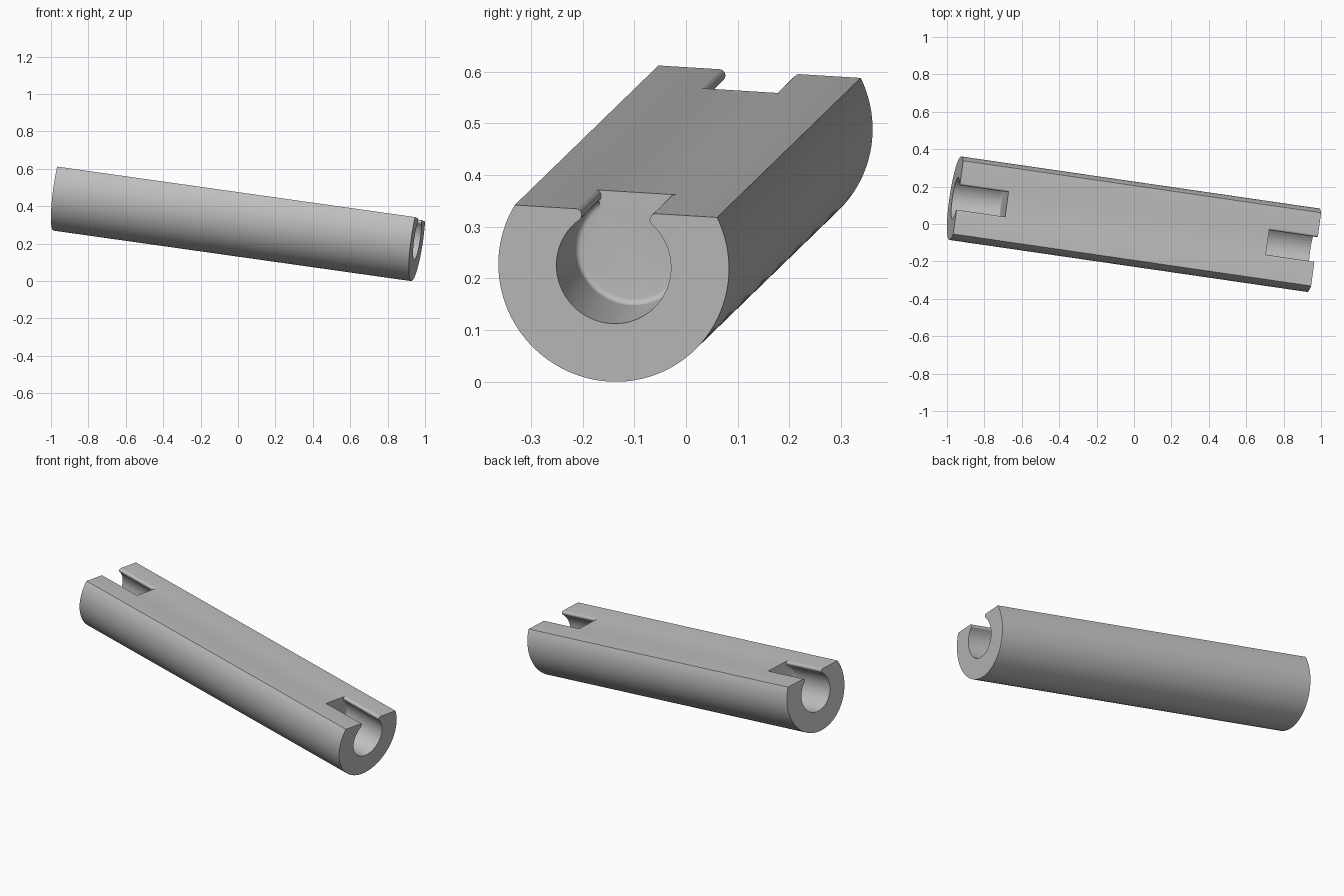
import bpy, bmesh
from math import cos, sin, pi, sqrt, asin, atan2
from mathutils import Vector, Matrix

R, FLAT = 0.2255, 0.108        # rod radius, height of the flat above the axis
BORE, DEPTH, FILLET = 0.112, 0.265, 0.012
NEAR = Vector((0.958, -0.14, 0.223))
FAR = Vector((-0.9555, 0.138, 0.493))
HALF = (NEAR - FAR).length / 2

cube = bpy.data.objects.get("Cube")
if cube:
    bpy.data.objects.remove(cube, do_unlink=True)

steel = bpy.data.materials.new("plain_grey")
steel.use_nodes = True
grey = (0.52, 0.52, 0.52, 1)
steel.diffuse_color = grey
steel.node_tree.nodes["Principled BSDF"].inputs["Base Color"].default_value = grey


def arc(cy, cz, r, a0, a1, n):
    steps = [a0 + (a1 - a0) * i / n for i in range(n + 1)]
    return [(cy + r * cos(a), cz + r * sin(a)) for a in steps]


def loft(name, sections):
    """Closed solid through (x, outline) sections along the rod axis."""
    bm = bmesh.new()
    rings = [[bm.verts.new((x, y, z)) for y, z in pts] for x, pts in sections]
    for a, b in zip(rings, rings[1:]):
        for i in range(len(a)):
            j = (i + 1) % len(a)
            bm.faces.new((a[i], a[j], b[j], b[i]))
    bm.faces.new(rings[0])
    bm.faces.new(rings[-1])
    bmesh.ops.recalc_face_normals(bm, faces=bm.faces)
    mesh = bpy.data.meshes.new(name)
    bm.to_mesh(mesh)
    bm.free()
    mesh.materials.append(steel)
    obj = bpy.data.objects.new(name, mesh)
    bpy.context.collection.objects.link(obj)
    return obj


def cut(target, cutter):
    mod = target.modifiers.new("cut", 'BOOLEAN')
    mod.operation, mod.solver, mod.object = 'DIFFERENCE', 'EXACT', cutter
    bpy.context.view_layer.objects.active = target
    bpy.ops.object.modifier_apply(modifier=mod.name)
    bpy.data.objects.remove(cutter, do_unlink=True)


# Rod with a flat along its top
edge = asin(FLAT / R)
d_outline = arc(0, 0, R, pi - edge, 2 * pi + edge, 80)
rod = loft("slotted_rod", [(-HALF, d_outline), (HALF, d_outline)])

# Rounded lips where each bore breaks through the flat
lip_z = FLAT - FILLET
lip_y = sqrt((BORE + FILLET) ** 2 - lip_z ** 2)
lip = arc(lip_y, lip_z, FILLET, pi / 2, pi + atan2(lip_z, lip_y), 10)
half = [(lip_y, FLAT + 0.05)] + lip + [(lip[-1][0] * 0.9, lip[-1][1] * 0.8)]
slot_outline = half + [(-y, z) for y, z in reversed(half)]

# Blind bore with a rounded floor edge, plus the slot, at both ends
for side in (1, -1):
    sections = [(side * (HALF + 0.05), arc(0, 0, BORE, 0, 2 * pi, 64)[:-1])]
    for i in range(6):
        a = i / 5 * pi / 2
        depth = DEPTH - FILLET * (1 - sin(a))
        radius = BORE - FILLET * (1 - cos(a))
        sections.append((side * (HALF - depth), arc(0, 0, radius, 0, 2 * pi, 64)[:-1]))
    cut(rod, loft("bore_cutter", sections))
    cut(rod, loft("slot_cutter", [(side * (HALF + 0.05), slot_outline),
                                  (side * (HALF - DEPTH), slot_outline)]))

# Tilt the rod into place
ax = (NEAR - FAR).normalized()
ay = Vector((0.053, 0.39, -0.024))
ay = (ay - ax * ay.dot(ax)).normalized()
az = ax.cross(ay)
turn = Matrix((ax, ay, az)).transposed().to_4x4()
rod.data.transform(Matrix.Translation((NEAR + FAR) / 2) @ turn)

bpy.ops.object.select_all(action='DESELECT')
rod.select_set(True)
bpy.context.view_layer.objects.active = rod
bpy.ops.object.shade_smooth_by_angle(angle=pi / 6)
